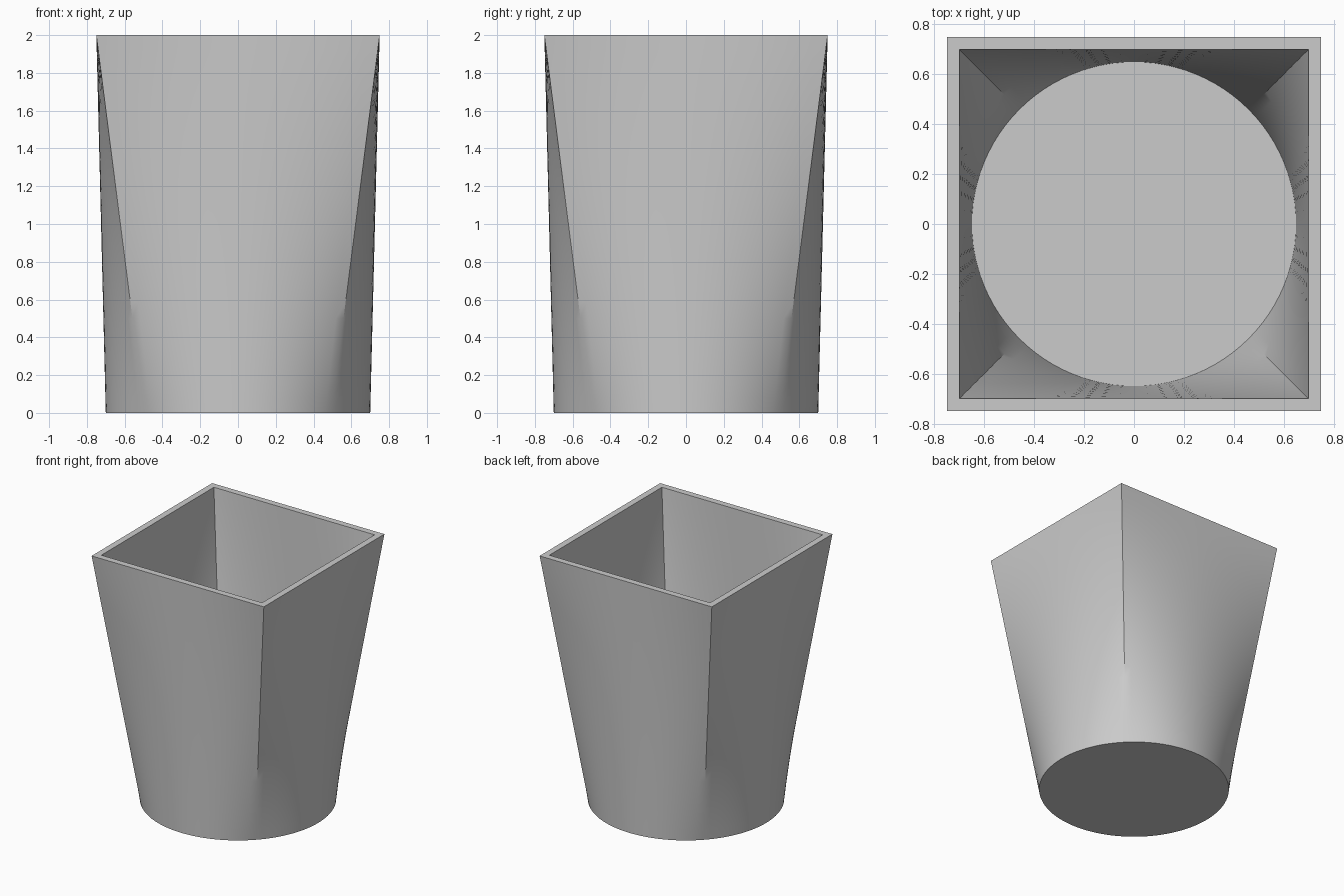
import bpy
import bmesh
import math

default = bpy.data.objects.get("Cube")
if default:
    bpy.data.objects.remove(default, do_unlink=True)

SIDE = 24            # segments along each side of the square
RINGS = 24           # levels between the round foot and the square rim

grey = bpy.data.materials.new("plain grey")
grey.use_nodes = True
colour = (0.6, 0.6, 0.6, 1)
grey.diffuse_color = colour
grey.node_tree.nodes["Principled BSDF"].inputs["Base Color"].default_value = colour


def section(bm, radius, half, t, z):
    """One closed ring, blended from a circle (t=0) to a square (t=1)."""
    ring = []
    for side in range(4):
        turn = side * math.pi / 2
        for i in range(SIDE):
            u = 2 * i / SIDE - 1
            a = u * math.pi / 4
            x = radius * math.cos(a) * (1 - t) + half * t
            y = radius * math.sin(a) * (1 - t) + half * u * t
            c, s = math.cos(turn), math.sin(turn)
            ring.append(bm.verts.new((x * c - y * s, x * s + y * c, z)))
    return ring


def wall(bm, radius, half, bottom, top):
    """Stack of sections, from the round end up to the square end."""
    return [section(bm, radius, half, k / RINGS, bottom + (top - bottom) * k / RINGS)
            for k in range(RINGS + 1)]


def bridge(bm, lower, upper):
    n = len(lower)
    for i in range(n):
        j = (i + 1) % n
        bm.faces.new((lower[i], lower[j], upper[j], upper[i]))


# Hollow cup: outer wall, flat rim, inner wall, floor and foot
bm = bmesh.new()
outer = wall(bm, 0.70, 0.75, 0.0, 2.0)
inner = wall(bm, 0.65, 0.70, 0.05, 2.0)
loops = outer + inner[::-1]
for lower, upper in zip(loops, loops[1:]):
    bridge(bm, lower, upper)
bm.faces.new(outer[0][::-1])
bm.faces.new(inner[0])
bmesh.ops.recalc_face_normals(bm, faces=bm.faces[:])

mesh = bpy.data.meshes.new("square_rim_cup")
bm.to_mesh(mesh)
bm.free()
mesh.materials.append(grey)
cup = bpy.data.objects.new("square_rim_cup", mesh)
bpy.context.collection.objects.link(cup)

# Smooth walls with sharp rim, foot and upper corners
bpy.ops.object.select_all(action="DESELECT")
cup.select_set(True)
bpy.context.view_layer.objects.active = cup
bpy.ops.object.shade_smooth_by_angle(angle=math.radians(30))
